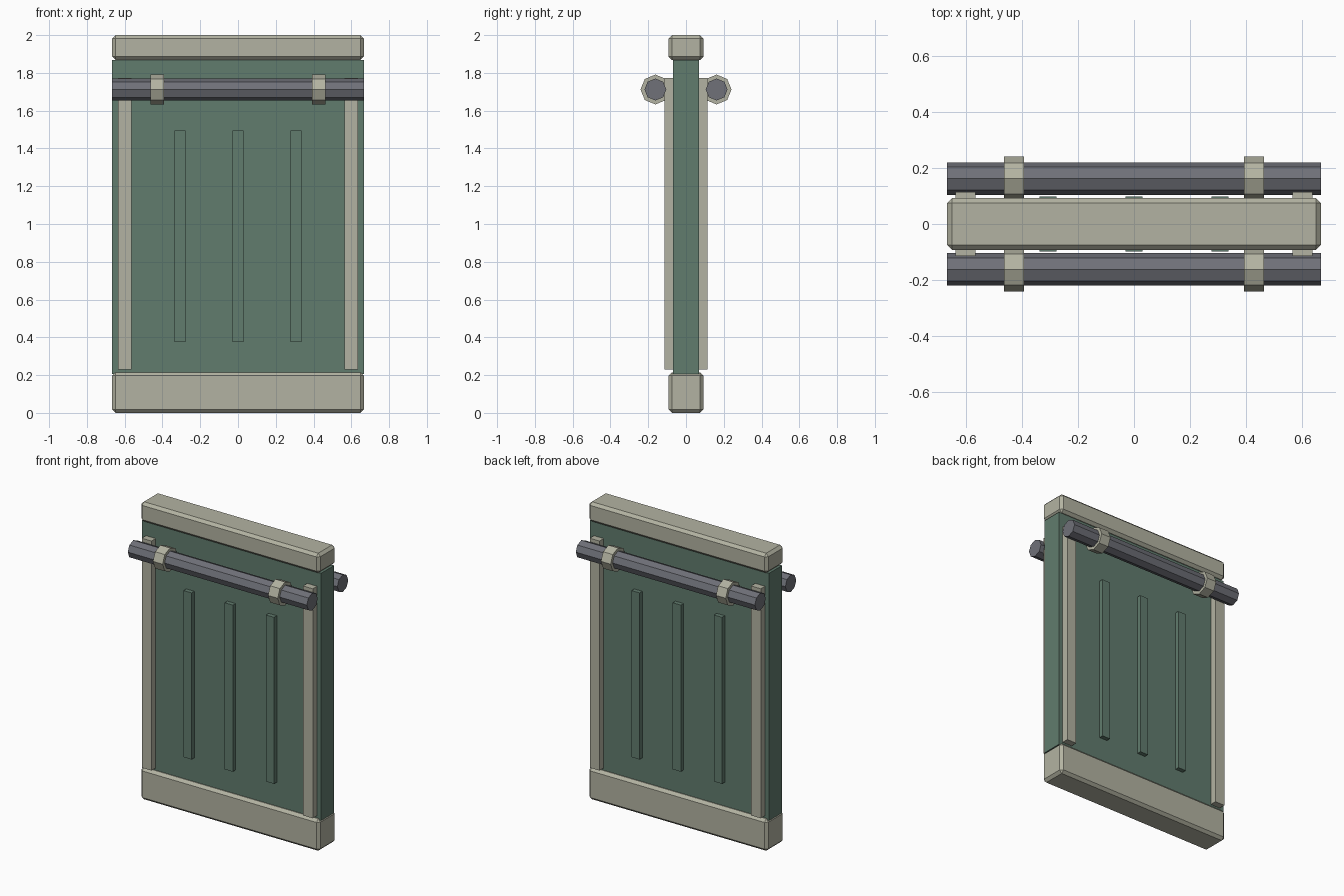
import bpy, bmesh, math
from mathutils import Matrix

if "Cube" in bpy.data.objects:
    bpy.data.objects.remove(bpy.data.objects["Cube"])


def material(name, rgb):
    m = bpy.data.materials.new(name)
    m.diffuse_color = (*rgb, 1)
    m.use_nodes = True
    m.node_tree.nodes["Principled BSDF"].inputs["Base Color"].default_value = m.diffuse_color
    return m


BEIGE = material("beige_metal", (0.45, 0.45, 0.36))
GREEN = material("green_panel", (0.12, 0.20, 0.155))
STEEL = material("dark_steel", (0.16, 0.165, 0.19))


def finish(bm, name, mat, bevel=0):
    me = bpy.data.meshes.new(name)
    bm.to_mesh(me)
    bm.free()
    me.materials.append(mat)
    ob = bpy.data.objects.new(name, me)
    bpy.context.collection.objects.link(ob)
    if bevel:
        mod = ob.modifiers.new("chamfer", 'BEVEL')
        mod.width = bevel
        mod.segments = 1
    return ob


def box(name, x, y, z, mat, bevel=0):
    """Box from (min, max) ranges on each axis."""
    bm = bmesh.new()
    bmesh.ops.create_cube(bm, size=1)
    for v in bm.verts:
        v.co = [(r[0] + r[1]) / 2 + c * (r[1] - r[0])
                for r, c in zip((x, y, z), v.co)]
    return finish(bm, name, mat, bevel)


def octagon_bar(name, x, y, z, radius, length, mat):
    """Eight-sided bar along x with corners on the y and z axes."""
    bm = bmesh.new()
    bmesh.ops.create_cone(bm, cap_ends=True, segments=8, radius1=radius,
                          radius2=radius, depth=length,
                          matrix=Matrix.Translation((x, y, z)) @ Matrix.Rotation(math.pi / 2, 4, 'Y'))
    return finish(bm, name, mat)


W = 0.666

# Main slab with chamfered base and cap
box("panel", (-W, W), (-0.069, 0.069), (0.205, 1.868), GREEN)
box("base", (-W, W), (-0.092, 0.092), (0, 0.215), BEIGE, 0.018)
box("top_cap", (-W, W), (-0.092, 0.092), (1.868, 2.0), BEIGE, 0.018)

for side, s in (("front", -1), ("back", 1)):
    def depth(outer):
        return tuple(sorted((s * 0.06, s * outer)))

    # Upright edge strips
    for cx in (-0.6, 0.6):
        box(side + "_edge_strip", (cx - 0.036, cx + 0.036), depth(0.114), (0.23, 1.773), BEIGE)

    # Raised panel ribs
    for cx in (-0.307, 0, 0.307):
        box(side + "_rib", (cx - 0.03, cx + 0.03), depth(0.098), (0.375, 1.495), GREEN)

    # Horizontal pipe with two collars
    octagon_bar(side + "_pipe", 0, s * 0.162, 1.712, 0.058, 2 * W, STEEL)
    for cx in (-0.428, 0.428):
        octagon_bar(side + "_pipe_collar", cx, s * 0.162, 1.712, 0.079, 0.072, BEIGE)
